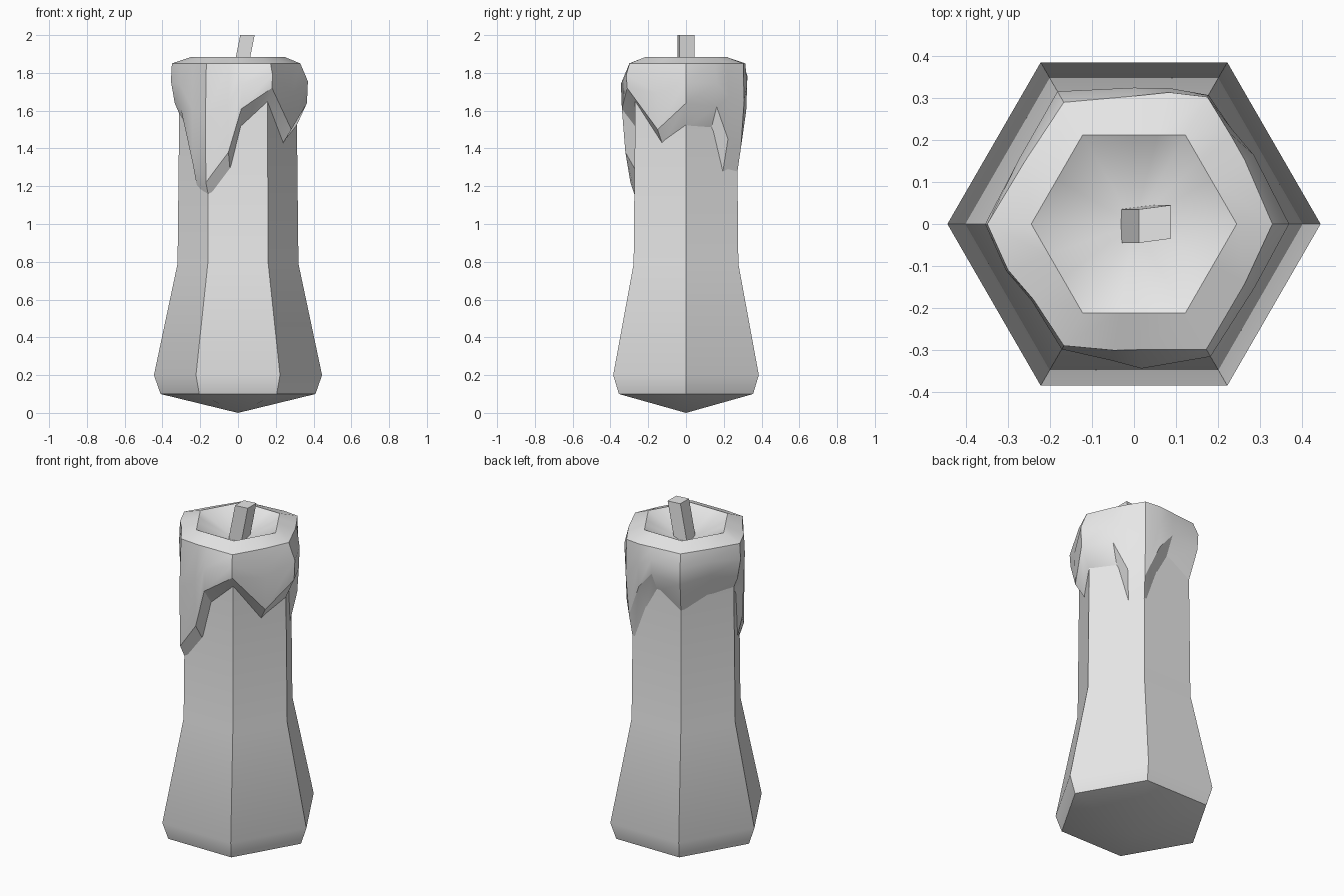
import bpy
import bmesh
from math import cos, sin, radians
from mathutils import Vector

default_cube = bpy.data.objects.get("Cube")
if default_cube:
    bpy.data.objects.remove(default_cube, do_unlink=True)

# One pale wax colour
wax = bpy.data.materials.new("pale_grey_wax")
wax.use_nodes = True
wax.diffuse_color = (0.8, 0.8, 0.8, 1)
wax.node_tree.nodes["Principled BSDF"].inputs["Base Color"].default_value = wax.diffuse_color


def hexagon(angle, corner_radius):
    """Distance from the axis to a hexagon outline at the given angle."""
    return corner_radius * cos(radians(30)) / cos(radians(angle % 60 - 30))


def polar(angle, radius, z):
    return Vector((radius * cos(radians(angle)), radius * sin(radians(angle)), z))


def loft(name, rings, start_tip=None, end_tip=None):
    """Skin a stack of equal rings, closing the ends with a fan or a flat face."""
    bm = bmesh.new()
    loops = [[bm.verts.new(point) for point in ring] for ring in rings]
    count = len(loops[0])
    for lower, upper in zip(loops, loops[1:]):
        for i in range(count):
            j = (i + 1) % count
            bm.faces.new((lower[i], lower[j], upper[j], upper[i]))
    for loop, tip in ((loops[0], start_tip), (loops[-1], end_tip)):
        if tip is None:
            bm.faces.new(loop)
        else:
            centre = bm.verts.new(tip)
            for i in range(count):
                bm.faces.new((loop[i], loop[(i + 1) % count], centre))
    bmesh.ops.recalc_face_normals(bm, faces=bm.faces[:])
    mesh = bpy.data.meshes.new(name)
    bm.to_mesh(mesh)
    bm.free()
    mesh.materials.append(wax)
    obj = bpy.data.objects.new(name, mesh)
    bpy.context.collection.objects.link(obj)
    bpy.ops.object.select_all(action="DESELECT")
    obj.select_set(True)
    bpy.context.view_layer.objects.active = obj
    bpy.ops.object.shade_smooth_by_angle(angle=radians(30))
    return obj


# Candle body: six-sided, flared at the foot with a shallow pointed underside
body_profile = [(0.41, 0.1), (0.445, 0.2), (0.32, 0.79), (0.31, 1.7)]
body_rings = [[polar(a, r, z) for a in range(0, 360, 60)] for r, z in body_profile]
loft("candle_body", body_rings, start_tip=(0, 0, 0))

# Melted wax: angle, rim radius, lip radius, lip height, height where it meets the body
drips = [
    (0, 0.33, 0.365, 1.64, 1.51),
    (30, 0.305, 0.325, 1.62, 1.5),
    (44, 0.315, 0.32, 1.45, 1.24),
    (60, 0.35, 0.335, 1.4, 1.22),
    (75, 0.325, 0.33, 1.6, 1.45),
    (90, 0.305, 0.32, 1.7, 1.58),
    (120, 0.335, 0.36, 1.68, 1.48),
    (150, 0.3, 0.31, 1.7, 1.55),
    (180, 0.35, 0.335, 1.64, 1.57),
    (200, 0.32, 0.32, 1.6, 1.48),
    (217, 0.3, 0.3, 1.32, 1.17),
    (240, 0.335, 0.34, 1.22, 1.13),
    (261, 0.305, 0.325, 1.38, 1.28),
    (273, 0.3, 0.34, 1.61, 1.51),
    (300, 0.345, 0.36, 1.72, 1.64),
    (332, 0.3, 0.32, 1.5, 1.42),
]
rim_z = 1.85
attach, lip, bulge, rim, pool = [], [], [], [], []
for angle, rim_r, lip_r, lip_z, end_z in drips:
    attach.append(polar(angle, hexagon(angle, 0.305), end_z))
    lip.append(polar(angle, lip_r, lip_z))
    bulge.append(polar(angle, max(rim_r, lip_r) + 0.005, rim_z + (lip_z - rim_z) * 0.45))
    rim.append(polar(angle, rim_r, rim_z))
    pool.append(polar(angle, hexagon(angle, 0.245), rim_z + 0.035))
loft("melted_wax_cap", [attach, lip, bulge, rim, pool],
     start_tip=(0, 0, 1.6), end_tip=(0, 0, 1.77))

# Wick: a square post leaning to one side
wick_corners = [(-1, -1), (1, -1), (1, 1), (-1, 1)]
wick_rings = [[Vector((x + 0.038 * i, 0.04 * j + 0.005 * i, z)) for i, j in wick_corners]
              for x, z in ((0.0, 1.75), (0.05, 2.0))]
loft("wick", wick_rings)
